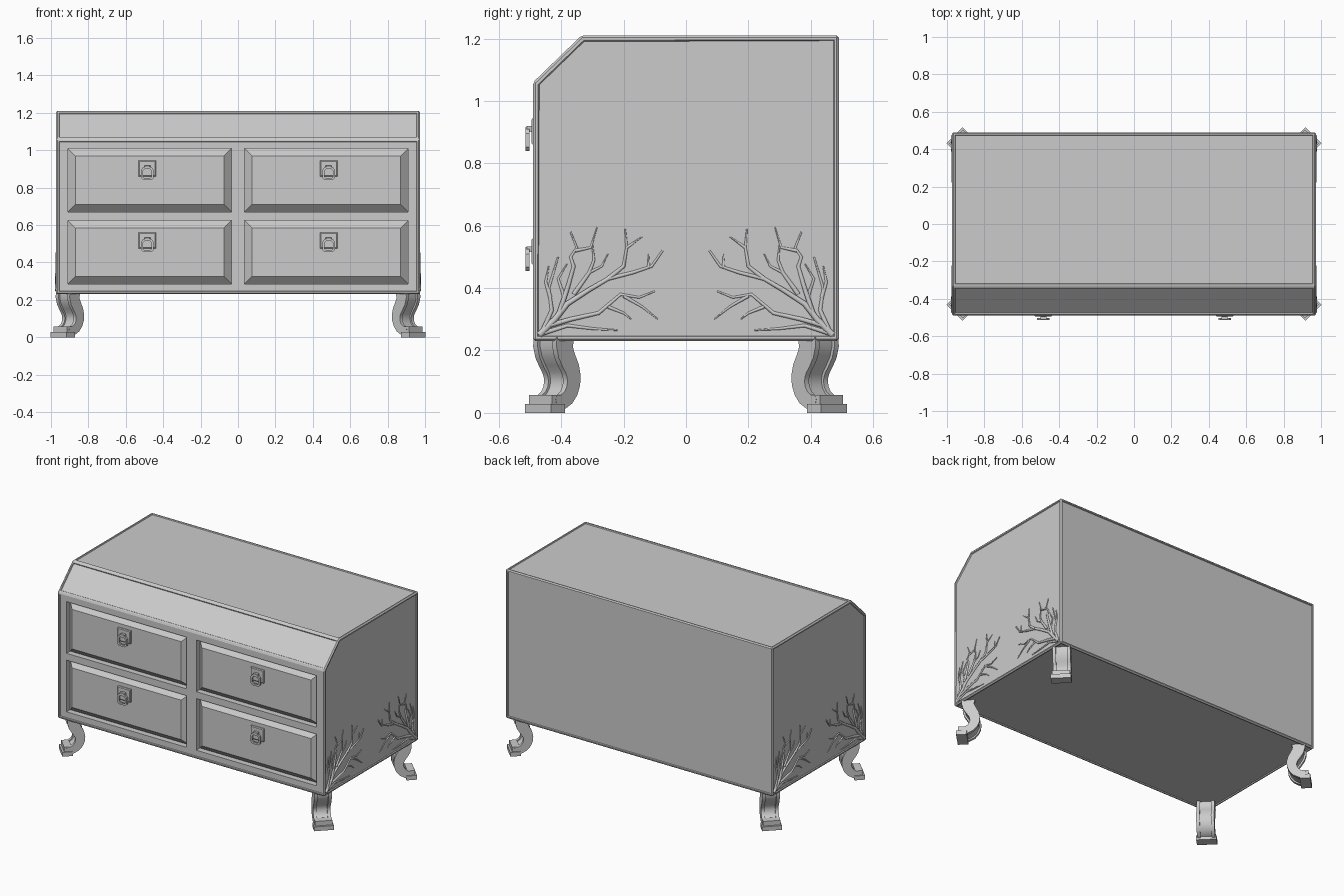
import bpy, bmesh, math
from mathutils import Vector

if "Cube" in bpy.data.objects:
    bpy.data.objects.remove(bpy.data.objects["Cube"])

X, Y, Z0, Z1 = 0.972, 0.49, 0.23, 1.21


def finish(bm, name, smooth=False):
    bmesh.ops.recalc_face_normals(bm, faces=bm.faces)
    me = bpy.data.meshes.new(name)
    bm.to_mesh(me)
    bm.free()
    ob = bpy.data.objects.new(name, me)
    bpy.context.collection.objects.link(ob)
    if smooth:
        bpy.ops.object.select_all(action='DESELECT')
        ob.select_set(True)
        bpy.context.view_layer.objects.active = ob
        bpy.ops.object.shade_smooth_by_angle(angle=math.radians(32))
    return ob


def prism(bm, rings):
    """Loft equal-length rings of points and cap both ends."""
    vs = [[bm.verts.new(p) for p in r] for r in rings]
    n = len(vs[0])
    for a, b in zip(vs, vs[1:]):
        for i in range(n):
            bm.faces.new((a[i], a[(i + 1) % n], b[(i + 1) % n], b[i]))
    bm.faces.new(vs[0])
    bm.faces.new(vs[-1])


def rect(x0, x1, z0, z1, y, k=0.0):
    return [(x0 + k, y, z0 + k), (x1 - k, y, z0 + k), (x1 - k, y, z1 - k), (x0 + k, y, z1 - k)]


# Cabinet body: side profile with sloped front top, chamfered edges, sunk panels
profile = [(-Y, Z0), (Y, Z0), (Y, Z1), (-0.335, Z1), (-Y, 1.06)]
bm = bmesh.new()
prism(bm, [[(x, y, z) for y, z in profile] for x in (-X, X)])
bmesh.ops.recalc_face_normals(bm, faces=bm.faces)
bmesh.ops.bevel(bm, geom=bm.edges[:], offset=0.007, segments=1, affect='EDGES')
big = [f for f in bm.faces if f.calc_area() > 0.1]
bmesh.ops.inset_individual(bm, faces=big, thickness=0.010)
bmesh.ops.inset_individual(bm, faces=big, thickness=0.004, depth=-0.006)
body = finish(bm, "cabinet_body")

# Drawer openings cut into the front
openings = [(x0, x0 + 0.875, z0, z0 + 0.34) for x0 in (-0.91, 0.035) for z0 in (0.285, 0.67)]
bm = bmesh.new()
for o in openings:
    prism(bm, [rect(*o, -0.6), rect(*o, -0.445)])
cutter = finish(bm, "opening_cutter")
cutter.hide_render = True
mod = body.modifiers.new("openings", 'BOOLEAN')
mod.operation, mod.solver, mod.object = 'DIFFERENCE', 'EXACT', cutter
bpy.context.view_layer.objects.active = body
bpy.ops.object.modifier_apply(modifier=mod.name)
bpy.data.objects.remove(cutter)

# Drawer fronts with wide sloped borders
for o in openings:
    bm = bmesh.new()
    prism(bm, [rect(*o, -0.44), rect(*o, -0.446), rect(*o, -0.484, 0.04)])
    finish(bm, "drawer_front")

# Drawer pulls: back plate, knob and hanging ring
for cx in (-0.485, 0.485):
    for cz in (0.91, 0.525):
        bm = bmesh.new()
        prism(bm, [rect(cx - 0.047, cx + 0.047, cz - 0.05, cz + 0.035, y, k)
                   for y, k in ((-0.48, 0), (-0.491, 0), (-0.495, 0.005))])
        prism(bm, [rect(cx - 0.016, cx + 0.016, cz - 0.009, cz + 0.009, y, k)
                   for y, k in ((-0.49, 0), (-0.51, 0), (-0.514, 0.003))])
        outline = [(-0.022, 0), (-0.034, -0.015), (-0.034, -0.058), (-0.022, -0.07),
                   (0.022, -0.07), (0.034, -0.058), (0.034, -0.015), (0.022, 0)]
        rings = []
        for x, z in outline:
            ix, iz = x * 0.68, -0.035 + (z + 0.035) * 0.68
            rings.append([bm.verts.new((cx + a, y, cz + b)) for a, b, y in
                          ((x, z, -0.502), (x, z, -0.514), (ix, iz, -0.514), (ix, iz, -0.502))])
        for i in range(8):
            a, b = rings[i], rings[(i + 1) % 8]
            for j in range(4):
                k = (j + 1) % 4
                bm.faces.new((a[j], a[k], b[k], b[j]))
        finish(bm, "drawer_pull")

# Cabriole legs set diagonally: centre web, two edge ribs, stepped foot
path = [(0.066, 0.24), (0.064, 0.215), (0.068, 0.19), (0.078, 0.165), (0.088, 0.142), (0.093, 0.118),
        (0.093, 0.094), (0.087, 0.07), (0.076, 0.05), (0.06, 0.036), (0.038, 0.028)]
pts = [Vector((s * math.sqrt(2), z)) for s, z in path]


def ribbon(t0, t1):
    left, right = [], []
    for i, p in enumerate(pts):
        d = (pts[min(i + 1, len(pts) - 1)] - pts[max(i - 1, 0)]).normalized()
        n = Vector((-d.y, d.x)) * (t0 + (t1 - t0) * i / (len(pts) - 1)) / 2
        left.append(p + n)
        right.append(p - n)
    return left + right[::-1]


for sx in (-1, 1):
    for sy in (-1, 1):
        def place(u, v, z):
            c = math.sqrt(0.5)
            return (sx * (0.975 - u * c + v * c), sy * (0.49 - u * c - v * c), z)

        bm = bmesh.new()
        for shape, v0, v1 in ((ribbon(0.055, 0.03), -0.035, 0.035),
                              (ribbon(0.078, 0.045), -0.053, -0.033),
                              (ribbon(0.078, 0.045), 0.033, 0.053)):
            prism(bm, [[place(p.x, v, p.y) for p in shape] for v in (v0, v1)])
        for u0, u1, hw, z0, z1 in ((0.022, 0.085, 0.06, 0, 0.028), (0.034, 0.08, 0.052, 0.027, 0.058)):
            prism(bm, [[place(u, v, z) for u, v in ((u0, -hw), (u1, -hw), (u1, hw), (u0, hw))]
                       for z in (z0, z1)])
        finish(bm, "leg", True)

# Carved branches on both ends: (start radius in mm, y, z, y, z ...) in cm
branches = [
    (13, -47, 25, -42, 30, -38, 35, -31, 39.5, -25, 43, -17, 45, -11, 47, -7.5, 52),
    (10, -46, 26, -43, 33, -44, 40, -41, 50),
    (8, -43.5, 37, -45, 42, -44, 47),
    (10, -41, 31, -38, 40, -36, 47, -37, 50, -35, 53, -37, 58),
    (7, -35.5, 52, -30.5, 53, -28.5, 59.5),
    (9, -36, 38, -31, 45, -29.5, 49, -30, 54),
    (7, -39, 37, -41, 43, -38, 48),
    (6, -31, 45, -27, 47, -25, 51),
    (9, -25, 43, -20, 47, -19, 53, -19.5, 59),
    (6, -19, 53, -14, 56.5),
    (6, -12, 46.5, -12, 51),
    (10, -44, 28, -37, 30, -28, 32, -21, 38, -15, 37, -10, 39),
    (7, -25, 34, -20, 32, -17.5, 30),
    (7, -20, 37.5, -14, 34, -9, 30),
    (9, -46, 25.5, -38, 28, -30, 27, -22, 26.5),
]
for sx in (-1, 1):
    for sy in (-1, 1):
        cu = bpy.data.curves.new("carved_branches", 'CURVE')
        cu.dimensions = '3D'
        cu.bevel_depth = 0.001
        cu.bevel_resolution = 1
        cu.use_fill_caps = True
        for r, *c in branches:
            n = len(c) // 2
            sp = cu.splines.new('POLY')
            sp.points.add(n - 1)
            for i, p in enumerate(sp.points):
                p.co = (sx * 0.967, -sy * c[2 * i] / 100, c[2 * i + 1] / 100, 1)
                p.radius = r * 0.95 * (1 - 0.7 * i / (n - 1))
        ob = bpy.data.objects.new("carved_branches", cu)
        bpy.context.collection.objects.link(ob)
